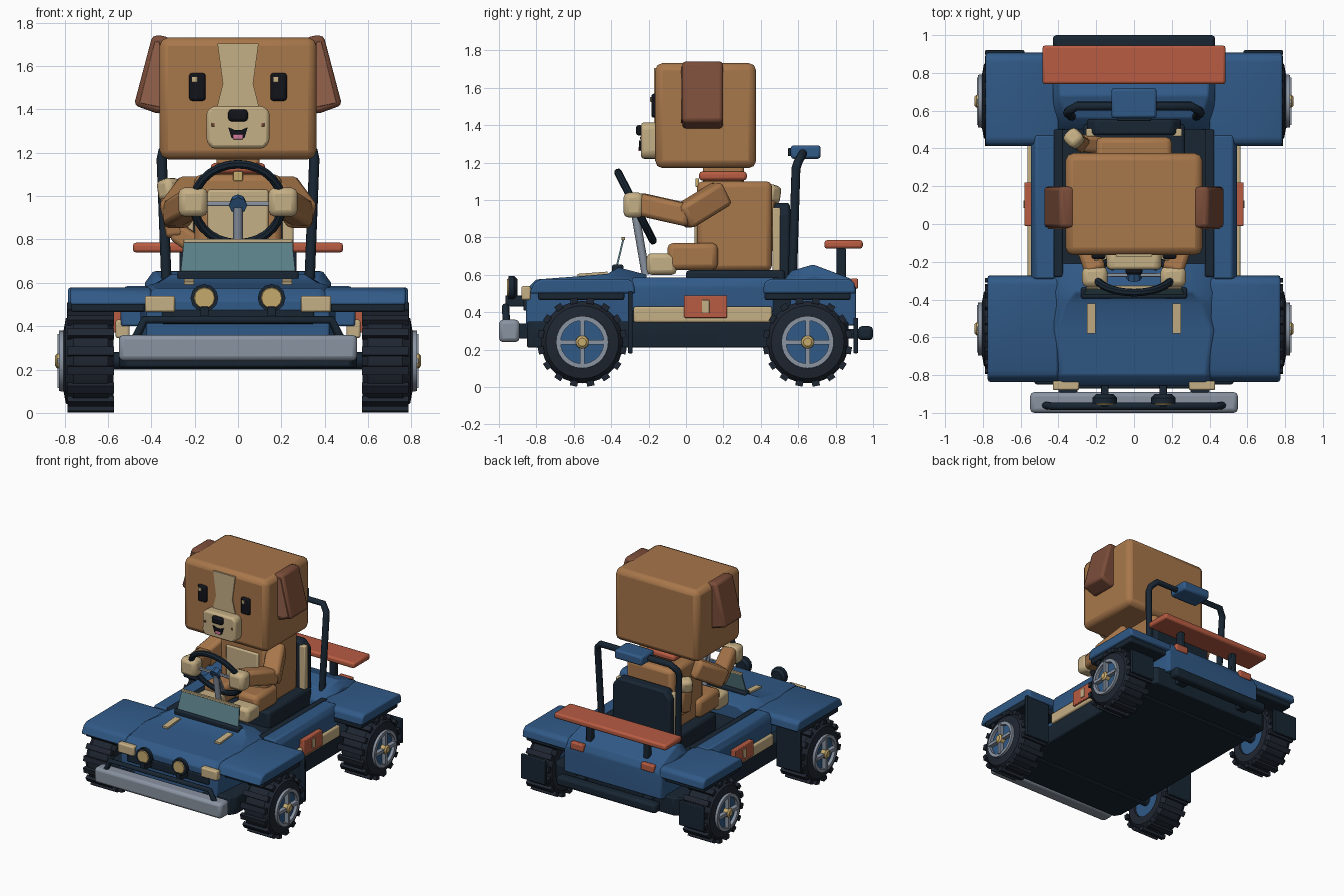
import bpy, bmesh
from math import sin, cos, tau
from mathutils import Vector, Matrix

if "Cube" in bpy.data.objects:
    bpy.data.objects.remove(bpy.data.objects["Cube"])


def colour(name, r, g, b):
    m = bpy.data.materials.new(name)
    m.diffuse_color = [(c / 255) ** 2.2 for c in (r, g, b)] + [1]
    m.use_nodes = True
    m.node_tree.nodes["Principled BSDF"].inputs["Base Color"].default_value = m.diffuse_color
    return m


BLUE = colour("blue_paint", 52, 90, 134)
DARK = colour("dark_trim", 30, 42, 54)
RUBBER = colour("rubber", 36, 42, 52)
TAN = colour("cream", 196, 174, 132)
FUR = colour("fur", 166, 118, 76)
BROWN = colour("brown_fur", 122, 78, 60)
RED = colour("red_paint", 182, 92, 68)
GOLD = colour("brass", 196, 168, 108)
GLASS = colour("glass", 92, 128, 136)
STEEL = colour("steel", 136, 146, 160)
BLACK = colour("black", 24, 26, 32)
PINK = colour("pink", 205, 120, 150)


def finish(name, bm, mat, bevel=0, mirror=False):
    bmesh.ops.recalc_face_normals(bm, faces=bm.faces)
    me = bpy.data.meshes.new(name)
    bm.to_mesh(me)
    bm.free()
    me.materials.append(mat)
    ob = bpy.data.objects.new(name, me)
    bpy.context.collection.objects.link(ob)
    bpy.context.view_layer.objects.active = ob
    ob.select_set(True)
    bpy.ops.object.shade_smooth_by_angle(angle=0.6)
    ob.select_set(False)
    if bevel:
        b = ob.modifiers.new("bevel", 'BEVEL')
        b.width, b.segments = bevel, 2
    if mirror:
        ob.modifiers.new("mirror", 'MIRROR')
    return ob


def add_loft(bm, rings, loop=False):
    vs = [[bm.verts.new(p) for p in r] for r in rings]
    n = len(vs[0])
    for a, b in zip(vs, vs[1:] + ([vs[0]] if loop else [])):
        for i in range(n):
            j = (i + 1) % n
            bm.faces.new((a[i], a[j], b[j], b[i]))
    if not loop:
        bm.faces.new(vs[0])
        bm.faces.new(vs[-1])


def loft(name, rings, mat, bevel=0, mirror=False, loop=False):
    bm = bmesh.new()
    add_loft(bm, rings, loop)
    return finish(name, bm, mat, bevel, mirror)


def box(name, x0, x1, y0, y1, z0, z1, mat, bevel=0.01, mirror=False):
    ring = lambda z: [(x0, y0, z), (x1, y0, z), (x1, y1, z), (x0, y1, z)]
    return loft(name, [ring(z0), ring(z1)], mat, bevel, mirror)


def prism_x(name, yz, x0, x1, mat, bevel=0, mirror=False):
    return loft(name, [[(x, y, z) for y, z in yz] for x in (x0, x1)], mat, bevel, mirror)


def prism_y(name, xz, y0, y1, mat, bevel=0, mirror=False):
    return loft(name, [[(x, y, z) for x, z in xz] for y in (y0, y1)], mat, bevel, mirror)


def lathe(name, prof, origin, axis, mat, n=24, mirror=False, loop=False):
    q = Vector((0, 0, 1)).rotation_difference(Vector(axis))
    rings = [[Vector(origin) + q @ Vector((r * cos(tau * i / n), r * sin(tau * i / n), t))
              for i in range(n)] for t, r in prof]
    return loft(name, rings, mat, 0, mirror, loop)


def limb(name, a, b, w, h, mat, bevel=0.025, mirror=True):
    a, b = Vector(a), Vector(b)
    m = Matrix.Translation((a + b) / 2) @ (b - a).to_track_quat('Z', 'Y').to_matrix().to_4x4()
    bm = bmesh.new()
    bmesh.ops.create_cube(bm, size=1, matrix=m @ Matrix.Diagonal((w, h, (b - a).length, 1)))
    return finish(name, bm, mat, bevel, mirror)


def tube(name, pts, r, mat):
    cu = bpy.data.curves.new(name, 'CURVE')
    cu.dimensions, cu.bevel_depth, cu.bevel_resolution, cu.use_fill_caps = '3D', r, 2, True
    s = cu.splines.new('POLY')
    s.points.add(len(pts) - 1)
    for p, c in zip(s.points, pts):
        p.co = (*c, 1)
    cu.materials.append(mat)
    ob = bpy.data.objects.new(name, cu)
    bpy.context.collection.objects.link(ob)


def hull(name, stations):
    # stations: y, side half-width, bottom, shoulder height, top half-width, top height
    rings = []
    for y, w, zb, zs, wt, zt in stations:
        half = [(w, zb), (w, zs), (wt, zt)]
        rings.append([(x, y, z) for x, z in half] + [(-x, y, z) for x, z in reversed(half)])
    return loft(name, rings, BLUE, 0.008)


# Wheels
for tag, cy in (("front", -0.555), ("rear", 0.65)):
    c = (0, cy, 0.24)
    X = (1, 0, 0)
    lathe(tag + "_tyre", [(.575, .13), (.575, .19), (.6, .22), (.76, .22), (.795, .195), (.805, .14),
                          (.76, .125), (.6, .125)], c, X, RUBBER, 28, True, True)
    bm = bmesh.new()
    for i in range(16):
        m = Matrix.Translation(c) @ Matrix.Rotation(tau * (i + .5) / 16, 4, 'X')
        bmesh.ops.create_cube(bm, size=1, matrix=m @ Matrix.Translation((.68, 0, .224))
                              @ Matrix.Diagonal((.215, .04, .03, 1)))
    finish(tag + "_tyre_lugs", bm, RUBBER, 0, True)
    lathe(tag + "_rim_ring", [(.76, .142), (.825, .14), (.825, .115), (.76, .115)], c, X, STEEL, 28, True, True)
    lathe(tag + "_wheel_disc", [(.59, .13), (.80, .118)], c, X, BLUE, 28, True)
    bm = bmesh.new()
    for i in range(2):
        m = Matrix.Translation((.81, cy, .24)) @ Matrix.Rotation(tau * i / 4, 4, 'X')
        bmesh.ops.create_cube(bm, size=1, matrix=m @ Matrix.Diagonal((.045, .024, .25, 1)))
    finish(tag + "_wheel_spokes", bm, STEEL, 0, True)
    lathe(tag + "_hub_cap", [(.79, .036), (.835, .034), (.845, .022)], c, X, GOLD, 16, True)

# Chassis, tub and bodywork
loft("chassis", [[(.52, -.85, z), (.55, -.80, z), (.55, .83, z), (.5, .87, z), (-.5, .87, z),
                  (-.55, .83, z), (-.55, -.80, z), (-.52, -.85, z)] for z in (.21, .35)], DARK, .01)
box("cockpit_tub", -.425, .425, -.35, .56, .3, .5, DARK)
box("cockpit_edge", .375, .425, -.28, .5, .45, .585, DARK, .008, True)
hull("hood", [(-.855, .42, .31, .47, .38, .52), (-.80, .43, .31, .535, .38, .575), (-.56, .45, .31, .55, .41, .593),
              (-.42, .44, .31, .56, .36, .605), (-.36, .43, .31, .57, .31, .64), (-.21, .42, .31, .55, .29, .6)])
hull("rear_body", [(.5, .42, .33, .5, .35, .54), (.56, .42, .33, .56, .36, .62), (.68, .43, .33, .60, .39, .655),
                   (.88, .43, .33, .54, .40, .58), (.91, .42, .33, .5, .39, .53)])
prism_y("side_pod", [(.42, .4), (.54, .4), (.545, .54), (.52, .585), (.42, .585)], -.29, .47, BLUE, .01, True)
box("side_stripe", .5, .565, -.28, .46, .345, .43, TAN, .01, True)
box("side_panel", .5, .58, -.01, .22, .37, .49, RED, .005, True)
box("side_panel_badge", .57, .586, .085, .125, .395, .465, TAN, .003, True)
prism_x("front_fender", [(-.84, .5), (-.27, .5), (-.28, .56), (-.31, .578), (-.77, .578), (-.81, .56)],
        .40, .775, BLUE, .012, True)
prism_x("rear_fender", [(.41, .5), (.91, .5), (.9, .56), (.87, .578), (.45, .578), (.42, .56)],
        .40, .785, BLUE, .012, True)
for tag, cy in (("front", -.56), ("rear", .65)):
    box(tag + "_fender_liner", .43, .77, cy - .23, cy + .23, .465, .51, DARK, .01, True)
    lathe(tag + "_axle", [(-.6, .04), (.6, .04)], (0, cy, .24), (1, 0, 0), DARK, 12)
box("front_mud_flap", .58, .79, -.31, -.285, .18, .51, DARK, .006, True)
box("rear_mud_flap", .58, .79, .895, .92, .18, .37, DARK, .006, True)
prism_x("hood_strip", [(-.58, .585), (-.42, .6), (-.42, .617), (-.58, .605)], .203, .25, TAN, 0, True)

# Front bumper, rail, grille and lamps
box("front_bumper", -.55, .55, -1, -.89, .24, .36, STEEL, .022)
box("bumper_mount", .3, .4, -.9, -.84, .26, .34, DARK, .005, True)
tube("front_rail", [(-.47, -.96, .35), (-.43, -.965, .43), (.43, -.965, .43), (.47, -.96, .35)], .02, DARK)
box("grille", -.35, .35, -.87, -.84, .41, .475, DARK, .006)
box("headlight", .29, .43, -.88, -.83, .465, .54, TAN, .01, True)
for sx in (-1, 1):
    lathe("round_lamp", [(0, .045), (.02, .064), (.05, .064)], (sx * .155, -.9, .53), (0, -1, 0), DARK, 12)
    lathe("round_lamp_lens", [(0, .052), (.012, .046)], (sx * .155, -.945, .53), (0, -1, 0), GOLD, 12)
    box("lamp_bracket", sx * .155 - .02, sx * .155 + .02, -.965, -.84, .43, .49, DARK, .004)

# Windscreen
box("windscreen_base", -.28, .28, -.395, -.335, .61, .655, DARK)
loft("windscreen", [[(-.265, -.375 + d, .645), (.265, -.375 + d, .645), (.25, -.34 + d, .79), (-.25, -.34 + d, .79)]
                    for d in (0, .01)], GLASS)
box("windscreen_top_bar", -.252, .252, -.345, -.325, .785, .802, TAN, .004)

# Steering wheel and column
hub, axis = Vector((0, -.27, .965)), Vector((0, .89, .455))
lathe("steering_wheel", [(.021 * sin(tau * i / 8), .205 + .021 * cos(tau * i / 8)) for i in range(8)],
      hub, axis, DARK, 28, loop=True)
limb("steering_cross_spoke", hub - Vector((.2, 0, 0)), hub + Vector((.2, 0, 0)), .02, .02, STEEL, .004, False)
limb("steering_lower_spoke", hub, hub + Vector((0, .09, -.18)), .03, .02, STEEL, .004, False)
lathe("steering_hub", [(-.02, .042), (.025, .036)], hub, axis, BLUE, 8)
tube("steering_column", [(0, -.275, .95), (0, -.215, .6)], .022, STEEL)

# Seat
box("seat_base", -.27, .27, .0, .53, .45, .625, DARK, .02)
prism_y("seat_back", [(-.25, .5), (.25, .5), (.25, .93), (.2, .985), (-.2, .985), (-.25, .93)], .47, .555, DARK, .015)
box("seat_strip", .205, .255, .462, .505, .62, .96, TAN, .008, True)

# Roll bar, roof lamp, spoiler and tail
bar = [(.33, .57, .6), (.352, .588, 1.17), (.345, .6, 1.205), (.3, .625, 1.25)]
tube("roll_bar", [(-x, y, z) for x, y, z in bar] + bar[::-1], .024, DARK)
box("roof_lamp", -.12, .12, .56, .72, 1.22, 1.292, BLUE, .015)
box("roof_lamp_lens", -.09, .09, .545, .565, 1.235, 1.277, DARK, .004)
box("spoiler", -.485, .485, .74, .945, .74, .785, RED, .014)
box("spoiler_post", .225, .27, .805, .855, .57, .745, DARK, .008, True)
box("tail_light", .25, .36, .88, .92, .525, .58, RED, .008, True)
box("rear_bumper", -.43, .43, .92, 1, .25, .325, DARK, .02)
box("rear_bumper_mount", .25, .33, .85, .94, .26, .31, DARK, .005, True)

# Driver: torso, collar and tail
box("torso", -.2, .2, .06, .46, .62, 1.1, FUR, .03)
box("chest_patch", -.14, .14, .045, .08, .74, 1.03, TAN, .01)
box("neck", -.1, .1, .09, .31, 1.08, 1.19, FUR, .02)
box("collar", -.125, .125, .07, .325, 1.105, 1.152, RED, .015)
box("collar_tag", -.022, .022, .05, .07, 1.07, 1.115, GOLD, .005)
limb("tail_base", (-.12, .41, .72), (-.29, .43, .84), .09, .09, FUR, .02, False)
limb("tail_middle", (-.28, .425, .81), (-.31, .445, 1.0), .085, .085, FUR, .02, False)
limb("tail_tip", (-.31, .445, .98), (-.325, .46, 1.08), .09, .09, TAN, .025, False)

# Driver: limbs
limb("upper_arm", (.2, .2, 1.04), (.3, -.02, .905), .13, .14, FUR)
limb("forearm", (.3, .03, .915), (.2, -.26, .98), .115, .12, FUR)
box("hand", .14, .275, -.335, -.225, .905, 1.04, TAN, .03, True)
box("leg", .06, .235, -.1, .17, .625, .77, FUR, .03, True)
box("foot", .06, .235, -.21, -.05, .6, .715, TAN, .025, True)

# Driver: head and face
box("head", -.362, .362, -.165, .375, 1.17, 1.732, FUR, .04)
prism_y("face_blaze", [(-.1, 1.4), (.1, 1.4), (.07, 1.52), (.095, 1.705), (-.095, 1.705), (-.07, 1.52)],
        -.172, -.14, TAN)
prism_y("muzzle", [(-.12, 1.22), (.12, 1.22), (.145, 1.25), (.145, 1.39), (.12, 1.415), (-.12, 1.415),
                   (-.145, 1.39), (-.145, 1.25)], -.24, -.15, TAN, .015)
box("nose", -.045, .045, -.268, -.23, 1.345, 1.4, BLACK, .014)
prism_y("mouth", [(-.045, 1.318), (-.03, 1.268), (.03, 1.268), (.045, 1.318), (.015, 1.305), (-.015, 1.305)],
        -.25, -.23, BLACK)
box("tongue", -.024, .024, -.255, -.23, 1.262, 1.285, PINK, .005)
box("whisker_dot", .108, .122, -.245, -.23, 1.322, 1.338, BROWN, .002, True)
box("eye", .15, .225, -.185, -.15, 1.44, 1.568, BLACK, .012, True)
for x in (-.2, .175):
    box("eye_glint", x - .013, x + .013, -.192, -.17, 1.525, 1.55, TAN, .002)
prism_y("ear", [(.30, 1.715), (.335, 1.74), (.395, 1.742), (.48, 1.42), (.365, 1.378), (.33, 1.4)],
        -.02, .198, BROWN, .02, True)
prism_y("ear_inner", [(.36, 1.71), (.385, 1.715), (.455, 1.43), (.36, 1.41)], -.027, 0, RED, .003, True).data.materials[0] = \
    colour("ear_lining", 146, 98, 76)
